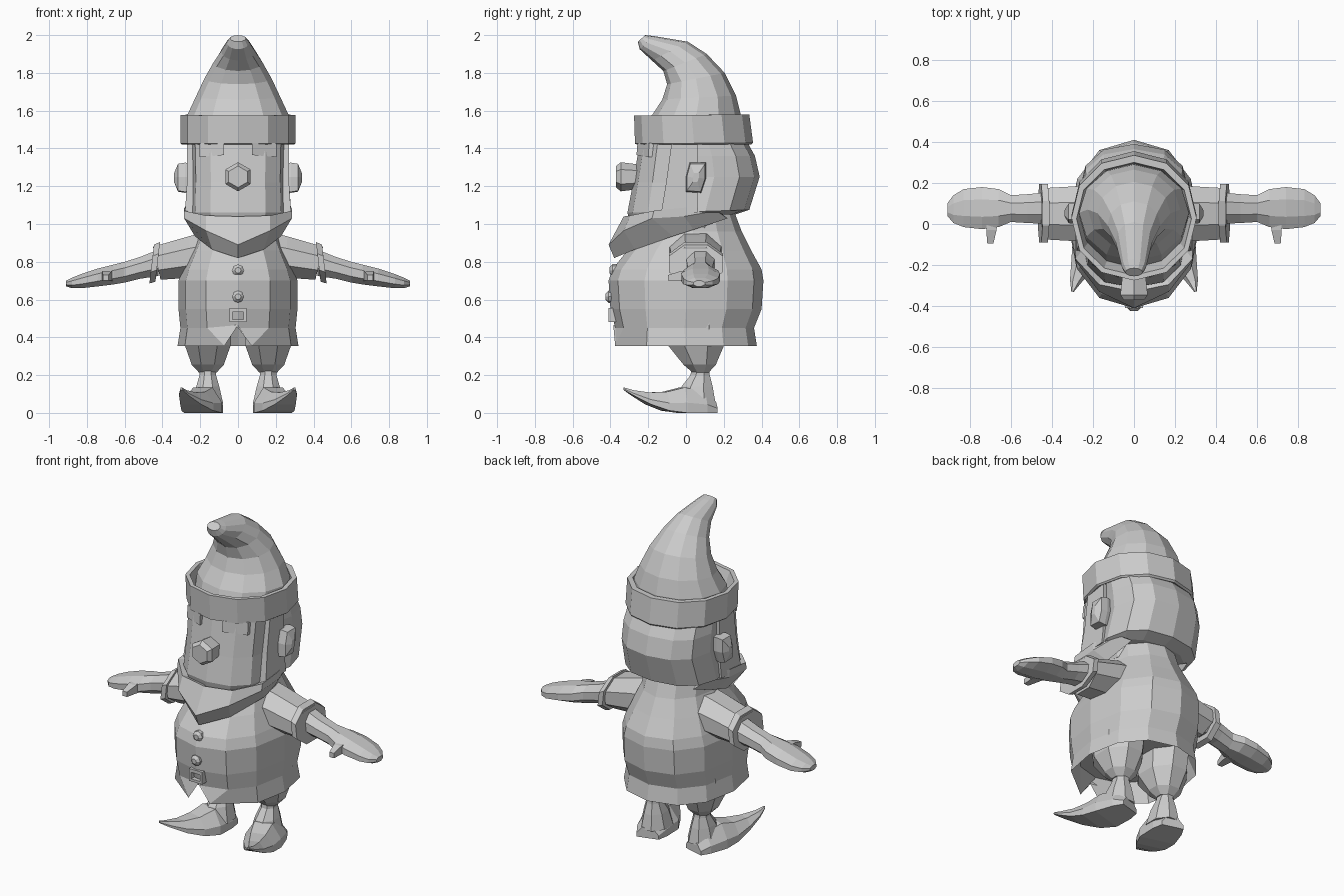
import bpy, bmesh, math
from mathutils import Vector

grey = bpy.data.materials.new("plain grey")
grey.diffuse_color = (0.6, 0.6, 0.6, 1)


def loft(name, rings, mirror=False, closed=False, edit=None):
    """Skin equal-length point rings; cap both ends unless the loft is closed."""
    bm = bmesh.new()
    vs = [[bm.verts.new(p) for p in r] for r in rings]
    n = len(vs[0])
    pairs = list(zip(vs, vs[1:])) + ([(vs[-1], vs[0])] if closed else [])
    for a, b in pairs:
        for i in range(n):
            bm.faces.new((a[i], a[(i + 1) % n], b[(i + 1) % n], b[i]))
    if not closed:
        bm.faces.new(vs[0])
        bm.faces.new(vs[-1])
    if edit:
        edit(bm)
    bmesh.ops.recalc_face_normals(bm, faces=bm.faces[:])
    me = bpy.data.meshes.new(name)
    bm.to_mesh(me)
    bm.free()
    ob = bpy.data.objects.new(name, me)
    bpy.context.collection.objects.link(ob)
    me.materials.append(grey)
    if mirror:
        ob.modifiers.new("mirror", "MIRROR").use_mirror_merge = False
    return ob


def spow(v, e):
    return math.copysign(abs(v) ** e, v)


def ring(front, back, rx, n=12, e=1.0, x=0.0, turn=0.0):
    """Ring through a front and a back (y, z) point with half width rx."""
    pts = []
    for i in range(n):
        a = 2 * math.pi * (i + turn) / n
        t = (1 - spow(math.cos(a), e)) / 2
        pts.append((x + rx * spow(math.sin(a), e),
                    front[0] + (back[0] - front[0]) * t,
                    front[1] + (back[1] - front[1]) * t))
    return pts


def level(z, y0, y1, rx, **k):
    return ring((y0, z), (y1, z), rx, **k)


def across(x, y0, y1, z0, z1, n=8, lean=0.0):
    """Ring facing along x, used for arms."""
    pts = []
    for i in range(n):
        a = 2 * math.pi * (i + 0.5) / n
        c, s = math.cos(a) / math.cos(math.pi / n), math.sin(a) / math.cos(math.pi / n)
        pts.append((x + lean * s, (y0 + y1) / 2 + c * (y1 - y0) / 2,
                    (z0 + z1) / 2 + s * (z1 - z0) / 2))
    return pts


def box(name, x0, x1, y0, y1, z0, z1, mirror=False):
    return loft(name, [[(x0, y, z0), (x1, y, z0), (x1, y, z1), (x0, y, z1)]
                       for y in (y0, y1)], mirror)


# Coat with a hollow hem and a notch in the front
def notch(bm):
    for v in bm.verts:
        if v.co.z < 0.37 and v.co.y < -0.2:
            if abs(v.co.x) < 0.01:
                v.co.z = 0.465
            elif abs(v.co.x) < 0.2:
                v.co.x *= 0.42
                v.co.y = -0.375


loft("coat", [
    level(0.47, -0.33, 0.33, 0.27, e=0.9),
    level(0.355, -0.385, 0.375, 0.32, e=0.9),
    level(0.45, -0.375, 0.36, 0.305, e=0.9),
    level(0.55, -0.40, 0.40, 0.315, e=0.9),
    level(0.70, -0.41, 0.41, 0.315, e=0.9),
    level(0.76, -0.39, 0.40, 0.295, e=0.9),
    level(0.86, -0.31, 0.345, 0.25, e=0.9),
    level(0.96, -0.22, 0.295, 0.21),
    level(1.08, -0.18, 0.25, 0.195)], edit=notch)

# Face and back hair
loft("face", [
    level(0.98, -0.29, 0.2, 0.22, e=0.8),
    level(1.06, -0.31, 0.2, 0.255, e=0.8),
    level(1.22, -0.28, 0.2, 0.25, e=0.8),
    level(1.46, -0.24, 0.2, 0.255, e=0.8)])
loft("hair", [
    ring((-0.10, 1.05), (0.26, 1.05), 0.24, e=0.85),
    ring((-0.13, 1.06), (0.335, 1.075), 0.28, e=0.85),
    ring((-0.09, 1.25), (0.39, 1.25), 0.268, e=0.85),
    ring((-0.09, 1.36), (0.365, 1.36), 0.268, e=0.85),
    ring((-0.09, 1.46), (0.31, 1.46), 0.262, e=0.9)])

# Sideburns linking hat and beard
side = [(-0.075, 1.44), (0.06, 1.44), (0.06, 1.2), (0.06, 1.06), (-0.135, 1.04), (-0.105, 1.22)]
loft("sideburn", [[(x + (0.012 if z < 1.1 else 0), y, z) for y, z in side]
                  for x in (0.20, 0.27)], mirror=True)

# Beard: columns of top, ridge, bottom and inner points wrapped round the chin
half = [(0.25, (0.13, 1.10), (0.16, 1.07), (0.22, 1.03), (0.14, 1.06)),
        (0.285, (-0.02, 1.085), (-0.01, 1.04), (0.04, 0.97), (0.0, 1.06)),
        (0.285, (-0.17, 1.07), (-0.18, 1.03), (-0.07, 0.935), (-0.08, 1.04)),
        (0.17, (-0.295, 1.045), (-0.33, 0.965), (-0.27, 0.865), (-0.16, 1.0)),
        (0.0, (-0.33, 1.04), (-0.41, 0.89), (-0.38, 0.82), (-0.2, 0.97))]


def column(x, pts):
    return [(x * k, y, z) for k, (y, z) in zip((1, 1, 0.8, 0.75), pts)]


loft("beard", [column(-c[0], c[1:]) for c in half]
     + [column(c[0], c[1:]) for c in half[-2::-1]])

# Nose, eyebrows, ears
loft("nose", [[(r * math.sin(i * math.pi / 3), y, 1.25 + r * math.cos(i * math.pi / 3))
               for i in range(6)] for y, r in ((-0.25, 0.065), (-0.345, 0.077), (-0.37, 0.057))])
loft("eyebrow", [[(x, y0, z0), (x, y0 + 0.005, 1.43), (x, -0.13, 1.43), (x, -0.13, z0)]
                 for x, y0, z0 in ((0.075, -0.262, 1.365), (0.205, -0.20, 1.355))], mirror=True)
ear = [(0.0, 1.17), (0.08, 1.165), (0.105, 1.24), (0.105, 1.325), (0.02, 1.325), (0.0, 1.25)]
loft("ear", [[(x, 0.052 + (y - 0.052) * k, 1.245 + (z - 1.245) * k) for y, z in ear]
             for x, k in ((0.24, 0.9), (0.28, 1.0), (0.318, 0.92), (0.338, 0.3))], mirror=True)

# Hat: folded-over brim and a drooping cone
brim = [((-0.255, 1.42), (0.345, 1.42), 0.295), ((-0.27, 1.425), (0.355, 1.43), 0.305),
        ((-0.275, 1.575), (0.335, 1.58), 0.305), ((-0.25, 1.575), (0.30, 1.58), 0.28),
        ((-0.20, 1.45), (0.28, 1.45), 0.25)]
loft("hat_brim", [ring(f, b, r, e=0.95) for f, b, r in brim], closed=True)
cone = [((-0.22, 1.46), (0.30, 1.46), 0.268), ((-0.18, 1.575), (0.29, 1.58), 0.268),
        ((-0.125, 1.66), (0.265, 1.68), 0.225), ((-0.10, 1.74), (0.205, 1.80), 0.178),
        ((-0.12, 1.81), (0.11, 1.90), 0.13), ((-0.18, 1.865), (0.01, 1.965), 0.09),
        ((-0.245, 1.925), (-0.17, 1.995), 0.06), ((-0.255, 1.965), (-0.215, 2.0), 0.042)]
loft("hat_cone", [ring(f, b, r) for f, b, r in cone])

# Arms: sleeve, cuff, hand and thumb
loft("sleeve", [across(0.16, -0.09, 0.19, 0.72, 0.96),
                across(0.26, -0.085, 0.185, 0.715, 0.935),
                across(0.43, -0.075, 0.175, 0.705, 0.88, lean=0.02)], mirror=True)
loft("cuff", [across(0.425, -0.09, 0.195, 0.695, 0.905, lean=-0.012),
              across(0.457, -0.09, 0.195, 0.685, 0.89, lean=-0.012)], mirror=True)
loft("hand", [across(x, *r) for x, *r in (
    (0.42, 0.0, 0.155, 0.725, 0.865), (0.52, 0.005, 0.145, 0.71, 0.825),
    (0.60, 0.01, 0.14, 0.69, 0.80), (0.66, -0.015, 0.17, 0.68, 0.785),
    (0.74, -0.025, 0.18, 0.67, 0.765), (0.83, -0.015, 0.17, 0.66, 0.735),
    (0.88, 0.005, 0.14, 0.66, 0.715), (0.91, 0.04, 0.10, 0.67, 0.70))], mirror=True)
loft("thumb", [[(x + w * sx, y, z + h * sz) for sx, sz in ((-1, -1), (1, -1), (1, 1), (-1, 1))]
               for x, y, z, w, h in ((0.69, 0.04, 0.725, 0.03, 0.03), (0.695, -0.03, 0.725, 0.025, 0.025),
                                     (0.70, -0.095, 0.715, 0.015, 0.015))], mirror=True)

# Trouser legs and ankles
loft("trouser_leg", [level(z, y0, y1, r, n=8, x=0.16, turn=0.5) for z, y0, y1, r in (
    (0.50, -0.13, 0.24, 0.135), (0.36, -0.11, 0.215, 0.132),
    (0.255, -0.02, 0.165, 0.092), (0.215, 0.03, 0.125, 0.052))], mirror=True)
loft("ankle", [level(z, y0, y1, r, n=8, x=0.16, turn=0.5) for z, y0, y1, r in (
    (0.24, 0.025, 0.125, 0.045), (0.20, 0.02, 0.13, 0.047),
    (0.14, -0.03, 0.148, 0.066), (0.05, -0.06, 0.165, 0.088))], mirror=True)

# Shoes with toes curling up and outward
way = Vector((0.96, 0.27, 0))
prof = [(-1, 0), (1, 0), (1.0, 0.4), (0.5, 1), (-0.5, 1), (-1.0, 0.4)]
loft("shoe", [[(x + way.x * w * u, y + way.y * w * u, z0 + (z1 - z0) * v) for u, v in prof]
              for x, y, w, z0, z1 in (
    (0.155, 0.15, 0.065, 0.0, 0.06), (0.165, 0.09, 0.088, 0.0, 0.11),
    (0.185, -0.02, 0.105, 0.0, 0.135), (0.215, -0.11, 0.088, 0.012, 0.112),
    (0.25, -0.20, 0.058, 0.045, 0.108), (0.285, -0.28, 0.028, 0.09, 0.12),
    (0.30, -0.33, 0.006, 0.122, 0.135))], mirror=True)

# Buttons and buckle
for i, (z, y) in enumerate(((0.755, -0.385), (0.615, -0.405))):
    loft(f"button_{i + 1}", [[(r * math.cos(k * math.pi / 4), y + d, z + r * math.sin(k * math.pi / 4))
                              for k in range(8)] for d, r in ((0.03, 0.032), (-0.005, 0.032), (-0.02, 0.016))])
for name, z0, z1 in (("buckle_top", 0.535, 0.555), ("buckle_bottom", 0.48, 0.495)):
    box(name, -0.045, 0.045, -0.41, -0.37, z0, z1)
box("buckle_side", 0.03, 0.045, -0.41, -0.37, 0.495, 0.535, mirror=True)
